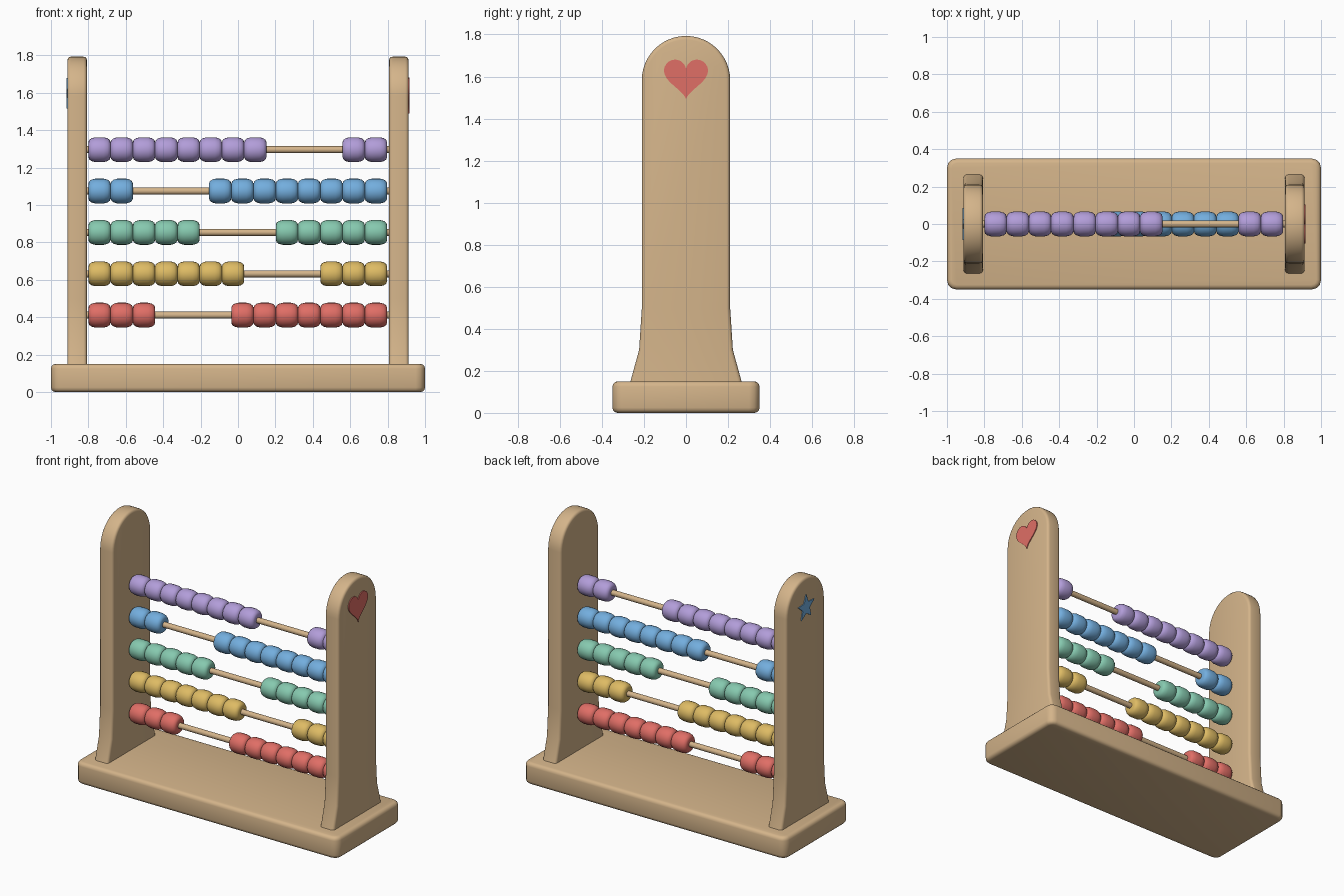
import bpy, bmesh, math
from mathutils import Matrix

if "Cube" in bpy.data.objects:
    bpy.data.objects.remove(bpy.data.objects["Cube"])


def material(name, rgb):
    lin = [((c / 255 + 0.055) / 1.055) ** 2.4 for c in rgb]
    m = bpy.data.materials.new(name)
    m.diffuse_color = (*lin, 1)
    m.use_nodes = True
    m.node_tree.nodes["Principled BSDF"].inputs["Base Color"].default_value = m.diffuse_color
    return m


wood = material("wood", (212, 180, 138))
red = material("red", (224, 110, 102))
yellow = material("yellow", (222, 187, 100))
green = material("green", (134, 201, 175))
blue = material("blue", (115, 174, 222))
purple = material("purple", (178, 157, 217))


def finish(bm, name, mat, angle=40):
    bmesh.ops.recalc_face_normals(bm, faces=bm.faces)
    me = bpy.data.meshes.new(name)
    bm.to_mesh(me)
    bm.free()
    me.materials.append(mat)
    ob = bpy.data.objects.new(name, me)
    bpy.context.collection.objects.link(ob)
    bpy.context.view_layer.objects.active = ob
    ob.select_set(True)
    bpy.ops.object.shade_smooth_by_angle(angle=math.radians(angle))
    ob.select_set(False)
    return ob


def plate(points, x0, x1):
    """Extrude a (y, z) outline along x."""
    bm = bmesh.new()
    face = bm.faces.new([bm.verts.new((x0, y, z)) for y, z in points])
    ext = bmesh.ops.extrude_face_region(bm, geom=[face])
    verts = [v for v in ext["geom"] if isinstance(v, bmesh.types.BMVert)]
    bmesh.ops.translate(bm, verts=verts, vec=(x1 - x0, 0, 0))
    return bm


# base board: rounded upright corners, then softened rims
bm = bmesh.new()
bmesh.ops.create_cube(bm, size=1, matrix=Matrix.Translation((0, 0, 0.075)) @ Matrix.Diagonal((2, 0.7, 0.15, 1)))
upright = [e for e in bm.edges if abs(e.verts[0].co.z - e.verts[1].co.z) > 0.1]
bmesh.ops.bevel(bm, geom=upright, offset=0.05, segments=3, profile=0.5, affect='EDGES')
rims = [e for e in bm.edges if abs(e.verts[0].co.z - e.verts[1].co.z) < 0.01]
bmesh.ops.bevel(bm, geom=rims, offset=0.025, segments=3, profile=0.5, affect='EDGES')
finish(bm, "base", wood)

# end posts: flared foot, rounded top, softened edges
right_side = [(0.267, 0.14), (0.223, 0.3), (0.21, 0.5)]
arch = [(0.21 * math.cos(math.pi * i / 24), 1.583 + 0.21 * math.sin(math.pi * i / 24)) for i in range(25)]
outline = right_side + arch + [(-y, z) for y, z in reversed(right_side)]
for side, x0 in (("left", -0.912), ("right", 0.808)):
    bm = plate(outline, x0, x0 + 0.104)
    rims = [e for e in bm.edges if abs(e.verts[0].co.x - e.verts[1].co.x) < 0.01
            and max(v.co.z for v in e.verts) > 0.2]
    bmesh.ops.bevel(bm, geom=rims, offset=0.018, segments=3, profile=0.5, affect='EDGES')
    finish(bm, side + "_post", wood)

# heart on the right post, star on the left post
heart = []
for i in range(48):
    t = 2 * math.pi * i / 48
    h = 13 * math.cos(t) - 5 * math.cos(2 * t) - 2 * math.cos(3 * t) - math.cos(4 * t)
    heart.append((0.105 * math.sin(t) ** 3, 1.602 + 0.0066 * h))
finish(plate(heart, 0.91, 0.918), "heart", red, 30)
star = []
for i in range(10):
    r, a = (0.09, 0.04)[i % 2], math.pi * i / 5
    star.append((r * math.sin(a), 1.588 + r * math.cos(a)))
finish(plate(star, -0.918, -0.91), "star", blue, 30)

# bead: barrel profile (x, radius) turned around the x axis
BEAD, END = 0.119, 0.8
PROFILE = [(-0.0595, 0.015), (-0.0595, 0.04), (-0.055, 0.052), (-0.043, 0.061), (-0.022, 0.0665),
           (0.022, 0.0665), (0.043, 0.061), (0.055, 0.052), (0.0595, 0.04), (0.0595, 0.015)]


def bead_row(name, mat, z, left):
    bm = bmesh.new()
    centres = [-END + BEAD * (i + 0.5) for i in range(left)]
    centres += [END - 0.003 - BEAD * (i + 0.5) for i in range(10 - left)]
    for cx in centres:
        verts = [bm.verts.new((cx + x, 0, z + r)) for x, r in PROFILE]
        edges = [bm.edges.new(p) for p in zip(verts, verts[1:])]
        bmesh.ops.spin(bm, geom=verts + edges, cent=(cx, 0, z), axis=(1, 0, 0),
                       angle=2 * math.pi, steps=24, use_merge=True)
    bmesh.ops.remove_doubles(bm, verts=bm.verts, dist=0.0005)
    finish(bm, name + "_beads", mat, 50)


# five rods with ten beads each
rows = [("red", red, 3), ("yellow", yellow, 7), ("green", green, 5), ("blue", blue, 2), ("purple", purple, 8)]
for i, (name, mat, left) in enumerate(rows):
    z = 0.411 + 0.2212 * i
    bm = bmesh.new()
    bmesh.ops.create_cone(bm, cap_ends=True, segments=16, radius1=0.019, radius2=0.019, depth=1.68,
                          matrix=Matrix.Translation((0, 0, z)) @ Matrix.Rotation(math.pi / 2, 4, 'Y'))
    finish(bm, name + "_rod", wood)
    bead_row(name, mat, z, left)
